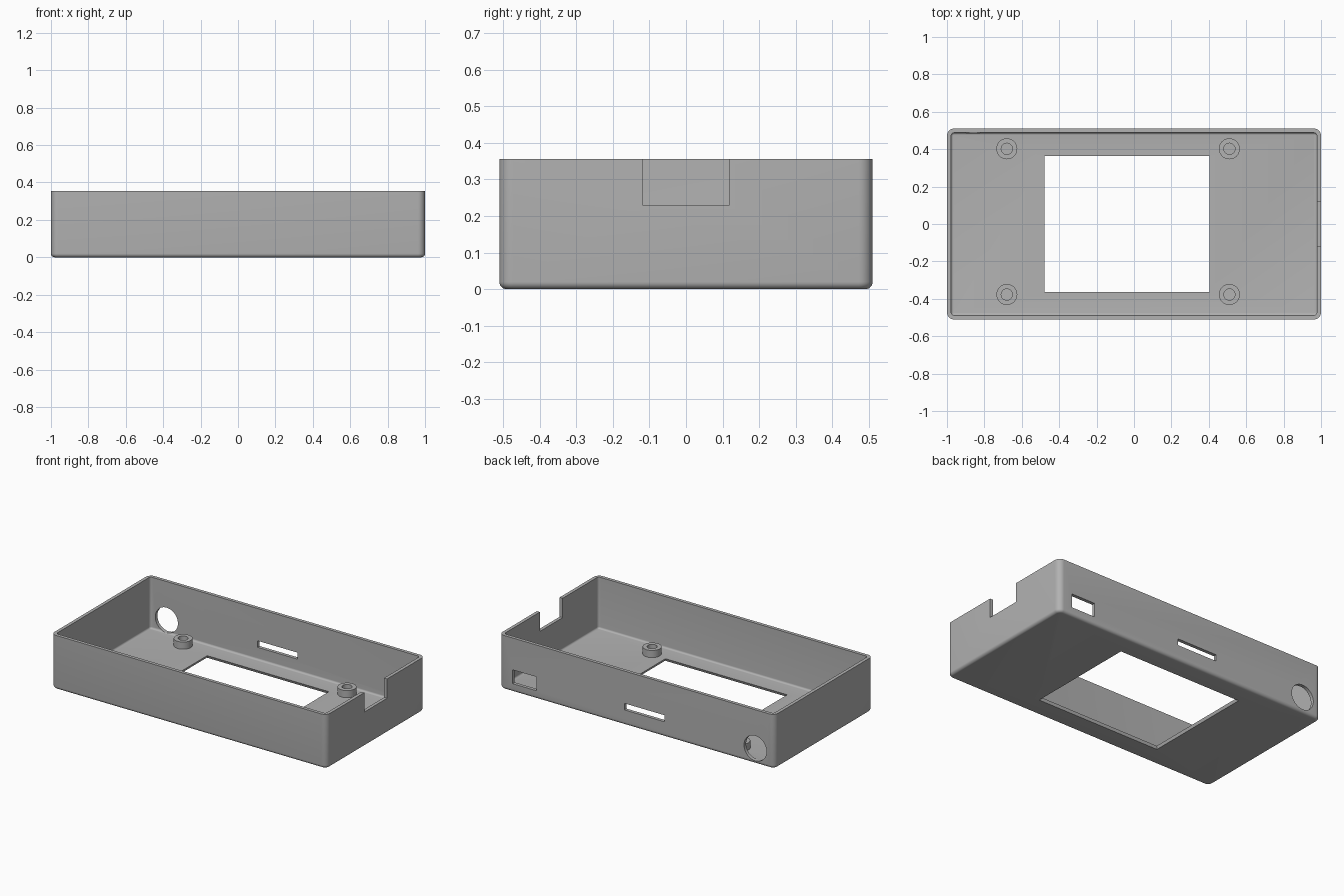
import bpy, bmesh, math
from mathutils import Matrix

if "Cube" in bpy.data.objects:
    bpy.data.objects.remove(bpy.data.objects["Cube"], do_unlink=True)

HALF_X, HALF_Y, HEIGHT = 1.0, 0.51, 0.355
WALL, FLOOR = 0.022, 0.018
CORNER, EDGE, COVE = 0.038, 0.02, 0.012

grey = bpy.data.materials.new("plain grey")
grey.use_nodes = True
colour = (0.445, 0.445, 0.445, 1)
grey.diffuse_color = colour
grey.node_tree.nodes["Principled BSDF"].inputs["Base Color"].default_value = colour


def finish(name, bm):
    bmesh.ops.recalc_face_normals(bm, faces=bm.faces)
    mesh = bpy.data.meshes.new(name)
    bm.to_mesh(mesh)
    bm.free()
    mesh.materials.append(grey)
    obj = bpy.data.objects.new(name, mesh)
    bpy.context.collection.objects.link(obj)
    return obj


def activate(obj):
    bpy.ops.object.select_all(action='DESELECT')
    obj.select_set(True)
    bpy.context.view_layer.objects.active = obj


def smooth(obj):
    activate(obj)
    bpy.ops.object.shade_smooth_by_angle(angle=math.radians(30))


def bridge(bm, a, b):
    for i in range(len(a)):
        j = (i + 1) % len(a)
        bm.faces.new((a[i], a[j], b[j], b[i]))


def rounded_ring(bm, inset, z, steps=8):
    """Rounded rectangle loop, inset from the outer wall."""
    r = max(CORNER - inset, 0.004)
    cx, cy = HALF_X - inset - r, HALF_Y - inset - r
    verts = []
    for k, (sx, sy) in enumerate(((1, 1), (-1, 1), (-1, -1), (1, -1))):
        for i in range(steps + 1):
            a = math.pi / 2 * (k + i / steps)
            verts.append(bm.verts.new((sx * cx + r * math.cos(a), sy * cy + r * math.sin(a), z)))
    return verts


# Tray shell: rounded bottom edge, straight wall, rim, cove at the floor
quarter = [math.pi / 2 * i / 6 for i in range(7)]
section = [(EDGE * (1 - math.sin(a)), EDGE * (1 - math.cos(a))) for a in quarter]
section += [(0, HEIGHT), (WALL, HEIGHT)]
section += [(WALL + COVE * (1 - math.cos(a)), FLOOR + COVE * (1 - math.sin(a))) for a in quarter]
bm = bmesh.new()
rings = [rounded_ring(bm, inset, z) for inset, z in section]
for a, b in zip(rings, rings[1:]):
    bridge(bm, a, b)
bm.faces.new(rings[0])
bm.faces.new(rings[-1])
case = finish("case_shell", bm)


def box_cutter(name, x, y, z):
    bm = bmesh.new()
    size = [b - a for a, b in (x, y, z)]
    mid = [(a + b) / 2 for a, b in (x, y, z)]
    bmesh.ops.create_cube(bm, size=1, matrix=Matrix.Translation(mid) @ Matrix.Diagonal((*size, 1)))
    return finish(name, bm)


back = (HALF_Y - 0.08, HALF_Y + 0.05)
cutters = [
    box_cutter("side_notch", (0.9, 1.1), (-0.118, 0.118), (0.228, 0.5)),
    box_cutter("back_port", (0.728, 0.902), back, (0.055, 0.146)),
    box_cutter("back_slot", (-0.2, 0.09), back, (0.1, 0.143)),
]

# Round hole at the back
bm = bmesh.new()
bmesh.ops.create_cone(bm, cap_ends=True, segments=48, radius1=0.082, radius2=0.082, depth=0.13,
                      matrix=Matrix.Translation((-0.86, HALF_Y, 0.102)) @ Matrix.Rotation(math.pi / 2, 4, 'X'))
cutters.append(finish("back_round_hole", bm))

# Screen window, flaring outward towards the underside
window = box_cutter("screen_window", (-0.45, 0.375), (-0.335, 0.335), (-FLOOR, FLOOR * 2))
for v in window.data.vertices:
    flare = 0.022 * (FLOOR - v.co.z) / FLOOR
    v.co.x += math.copysign(flare, v.co.x)
    v.co.y += math.copysign(flare, v.co.y)
cutters.append(window)

for cutter in cutters:
    cutter.hide_render = True
    mod = case.modifiers.new(cutter.name, 'BOOLEAN')
    mod.operation, mod.solver, mod.object = 'DIFFERENCE', 'EXACT', cutter
    activate(case)
    bpy.ops.object.modifier_apply(modifier=mod.name)
    bpy.data.objects.remove(cutter, do_unlink=True)
smooth(case)


# Hollow screw posts on the floor
def post(name, x, y, outer=0.056, inner=0.03, top=0.065, segments=32):
    bm = bmesh.new()
    low = FLOOR - 0.004
    loops = []
    for r, z in ((outer, low), (outer, top), (inner, top), (inner, low)):
        loops.append([bm.verts.new((x + r * math.cos(t), y + r * math.sin(t), z))
                      for t in (math.tau * i / segments for i in range(segments))])
    for i in range(4):
        bridge(bm, loops[i], loops[(i + 1) % 4])
    smooth(finish(name, bm))


for side, x in (("right", -0.68), ("left", 0.51)):
    for end, y in (("front", -0.377), ("back", 0.402)):
        post(f"{end}_{side}_screw_post", x, y)
